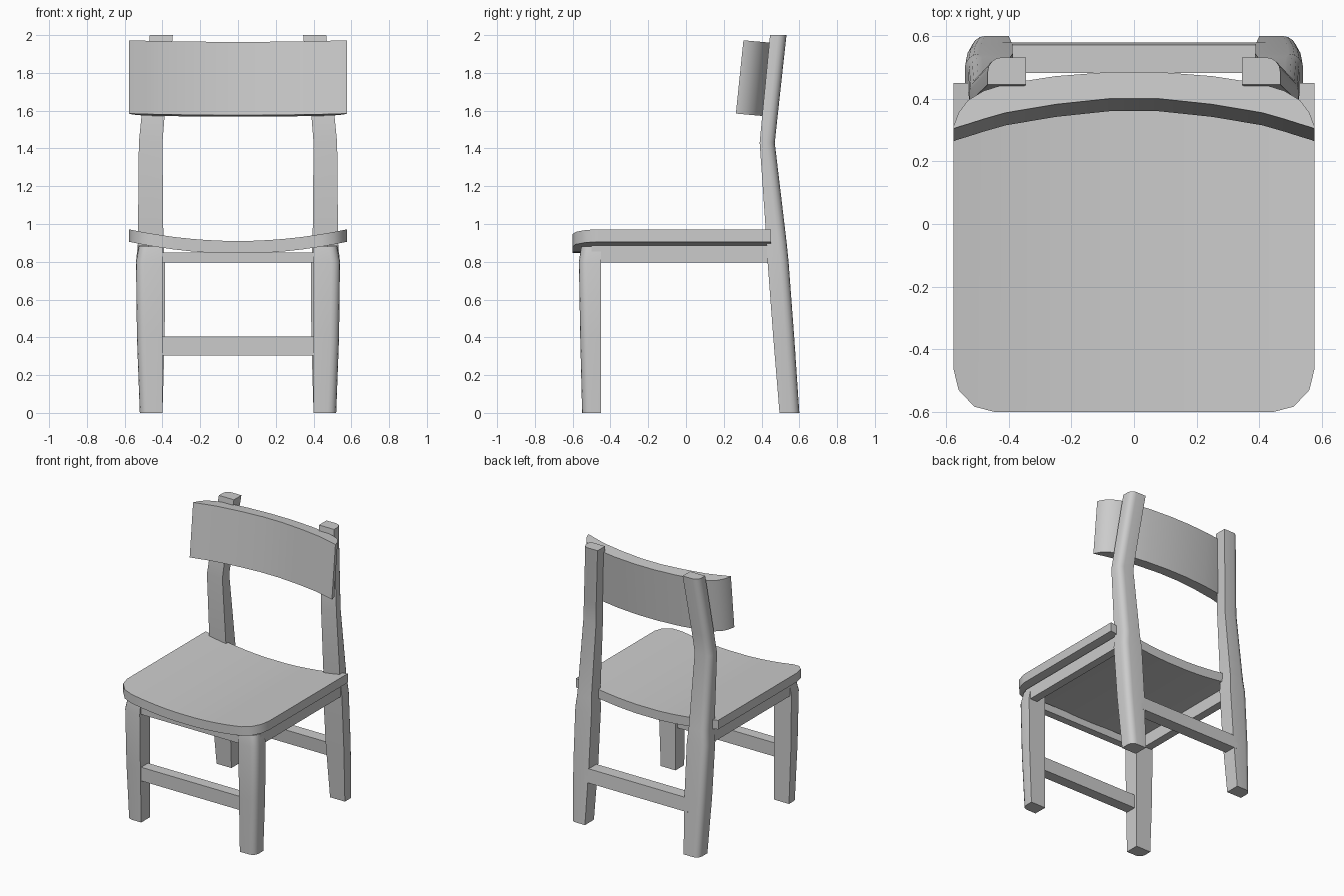
import bpy, bmesh, math

if "Cube" in bpy.data.objects:
    bpy.data.objects.remove(bpy.data.objects["Cube"])


def loft(name, rings, mirror=False, smooth=True):
    """Skin a list of equal-length rings and cap both ends."""
    bm = bmesh.new()
    vs = [[bm.verts.new(p) for p in ring] for ring in rings]
    n = len(rings[0])
    for a, b in zip(vs, vs[1:]):
        for i in range(n):
            j = (i + 1) % n
            bm.faces.new((a[i], a[j], b[j], b[i]))
    bm.faces.new(vs[0])
    bm.faces.new(vs[-1])
    bmesh.ops.recalc_face_normals(bm, faces=bm.faces)
    me = bpy.data.meshes.new(name)
    bm.to_mesh(me)
    bm.free()
    ob = bpy.data.objects.new(name, me)
    bpy.context.collection.objects.link(ob)
    bpy.ops.object.select_all(action='DESELECT')
    ob.select_set(True)
    bpy.context.view_layer.objects.active = ob
    if smooth:
        bpy.ops.object.shade_smooth_by_angle(angle=math.radians(35))
    if mirror:
        ob.modifiers.new("Mirror", 'MIRROR')
    return ob


def leg_ring(z, xi, xo, yi, yo, r=0.045):
    """Leg section: square inside, rounded at the outer (xo, yo) corner."""
    s = 1 if yo > yi else -1
    ring = [(xi, yi, z), (xo, yi, z)]
    for k in range(5):
        a = k / 4 * math.pi / 2
        ring.append((xo - r + r * math.cos(a), yo + s * (r * math.sin(a) - r), z))
    return ring + [(xi, yo, z)]


def bar(name, x0, x1, z0, z1, y_low, y_high, mirror=False):
    """Bar along x or y; its y range may differ at the bottom and top."""
    rings = [[(x, y[0], z), (x, y[1], z), (x, y2[1], z2), (x, y2[0], z2)]
             for x in (x0, x1)
             for y, z, y2, z2 in [(y_low, z0, y_high, z1)]]
    return loft(name, rings, mirror, smooth=False)


# legs: z, inner x, outer x, inner y, outer y
loft("front_leg", [leg_ring(*k) for k in [
    (0, .40, .52, -.45, -.55),
    (.40, .40, .535, -.45, -.56),
    (.80, .40, .54, -.45, -.567),
    (.88, .40, .525, -.45, -.555)]], mirror=True)
loft("back_leg", [leg_ring(*k) for k in [
    (0, .40, .52, .495, .60),
    (.40, .388, .535, .462, .573),
    (.80, .387, .54, .432, .543),
    (.90, .395, .53, .427, .533),
    (1.43, .40, .525, .39, .47),
    (1.58, .388, .51, .404, .486),
    (2.0, .345, .467, .445, .532)]], mirror=True)

# stretchers and aprons
bar("front_stretcher", -.42, .42, .305, .405, (-.55, -.47), (-.55, -.47))
bar("back_stretcher", -.42, .42, .305, .405, (.49, .58), (.482, .572))
bar("front_apron", -.42, .42, .795, .85, (-.555, -.50), (-.555, -.50))
bar("side_apron", .47, .53, .795, .885, (-.50, .47), (-.50, .47), mirror=True)


def symmetric(half):
    """Mirror a list of rows that start with x."""
    return [(-r[0], *r[1:]) for r in reversed(half)] + half


# dished seat with rounded front corners: x, front y
rings = []
for x, yf in symmetric([(.08, -.60), (.17, -.60), (.25, -.60), (.34, -.60), (.445, -.60),
                        (.51, -.583), (.56, -.53), (.577, -.46)]):
    z = .91 + .062 * (x / .577) ** 2
    rings.append([(x, yf, z - .066), (x, .45, z - .066), (x, .45, z), (x, yf, z)])
loft("seat", rings)

# curved, tilted backrest: x, front y, rear y at its top edge
rings = []
for x, yf, yr in symmetric([(.08, .40, .485), (.25, .382, .472), (.41, .355, .447),
                            (.48, .335, .425), (.53, .319, .395), (.56, .31, .355),
                            (.577, .304, .31)]):
    zt, zb = lambda y: 2.0 - .09 * y, lambda y: 1.612 - .09 * y
    t = .04
    rings.append([(x, yf - t, zb(yf)), (x, yr - t, zb(yr)), (x, yr, zt(yr)), (x, yf, zt(yf))])
loft("backrest", rings)
